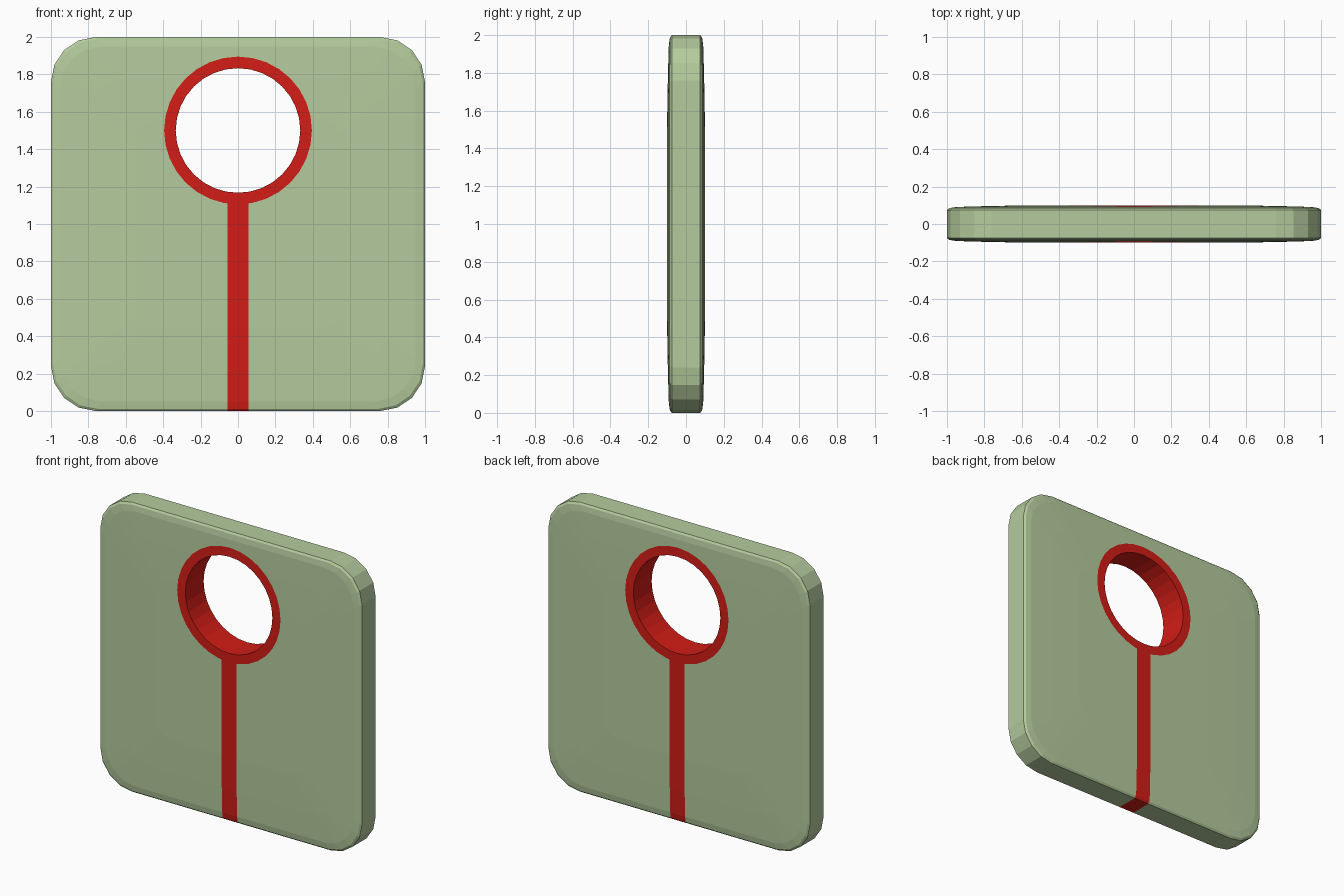
import bpy, bmesh, math

if "Cube" in bpy.data.objects:
    bpy.data.objects.remove(bpy.data.objects["Cube"])


def material(name, color):
    m = bpy.data.materials.new(name)
    m.diffuse_color = color
    m.use_nodes = True
    m.node_tree.nodes["Principled BSDF"].inputs["Base Color"].default_value = m.diffuse_color
    return m


green = material("soft_green", (0.46, 0.60, 0.34, 1))
red = material("red", (0.65, 0.012, 0.008, 1))


def finish(name, bm):
    bmesh.ops.recalc_face_normals(bm, faces=bm.faces)
    me = bpy.data.meshes.new(name)
    bm.to_mesh(me)
    bm.free()
    ob = bpy.data.objects.new(name, me)
    bpy.context.collection.objects.link(ob)
    return ob


def rounded_square(inset):
    half, r = 1 - inset, 0.24 - inset * 0.3
    pts = []
    for q, (sx, sz) in enumerate([(1, 1), (-1, 1), (-1, -1), (1, -1)]):
        for i in range(5):
            a = math.radians(q * 90 + i * 22.5)
            pts.append((sx * (half - r) + r * math.cos(a),
                        1 + sz * (half - r) + r * math.sin(a)))
    return pts


# Rounded tile, gently domed on both faces
def plate(name):
    bm = bmesh.new()
    dome = [(0, 0.075), (0.012, 0.085), (0.05, 0.091), (0.22, 0.096), (0.45, 0.1)]
    steps = [(i, -y) for i, y in reversed(dome)] + dome
    loops = [[bm.verts.new((x, y, z)) for x, z in rounded_square(i)] for i, y in steps]
    for a, b in zip(loops, loops[1:]):
        for k in range(len(a)):
            n = (k + 1) % len(a)
            bm.faces.new((a[k], a[n], b[n], b[k]))
    bm.faces.new(loops[0])
    bm.faces.new(loops[-1])
    return finish(name, bm)


# Cutter solid: outline in x,z extruded through the tile
def prism(name, pts):
    bm = bmesh.new()
    f, b = [[bm.verts.new((x, y, z)) for x, z in pts] for y in (-0.3, 0.3)]
    bm.faces.new(f)
    bm.faces.new(b)
    for k in range(len(pts)):
        n = (k + 1) % len(pts)
        bm.faces.new((f[k], f[n], b[n], b[k]))
    ob = finish(name, bm)
    ob.hide_render = True
    return ob


def circle(r, n=32):
    return [(r * math.sin(2 * math.pi * i / n), 1.5 - r * math.cos(2 * math.pi * i / n))
            for i in range(n)]


def carve(ob, mat, cuts):
    for op, cutter in cuts:
        mod = ob.modifiers.new("carve", 'BOOLEAN')
        mod.operation, mod.object, mod.solver = op, cutter, 'EXACT'
        bpy.context.view_layer.objects.active = ob
        bpy.ops.object.modifier_apply(modifier=mod.name)
    ob.data.materials.clear()
    ob.data.materials.append(mat)


disc = prism("disc_cutter", circle(0.395))
hole = prism("hole_cutter", circle(0.333))
slot = prism("slot_cutter", [(-0.057, -0.2), (0.057, -0.2), (0.057, 1.4), (-0.057, 1.4)])

# Green tile, red ring lining and red stem inlay
carve(plate("tile_body"), green, [('DIFFERENCE', disc), ('DIFFERENCE', slot)])
carve(plate("ring_lining"), red, [('INTERSECT', disc), ('DIFFERENCE', hole)])
carve(plate("stem_inlay"), red, [('INTERSECT', slot), ('DIFFERENCE', disc)])

for cutter in (disc, hole, slot):
    bpy.data.objects.remove(cutter)
